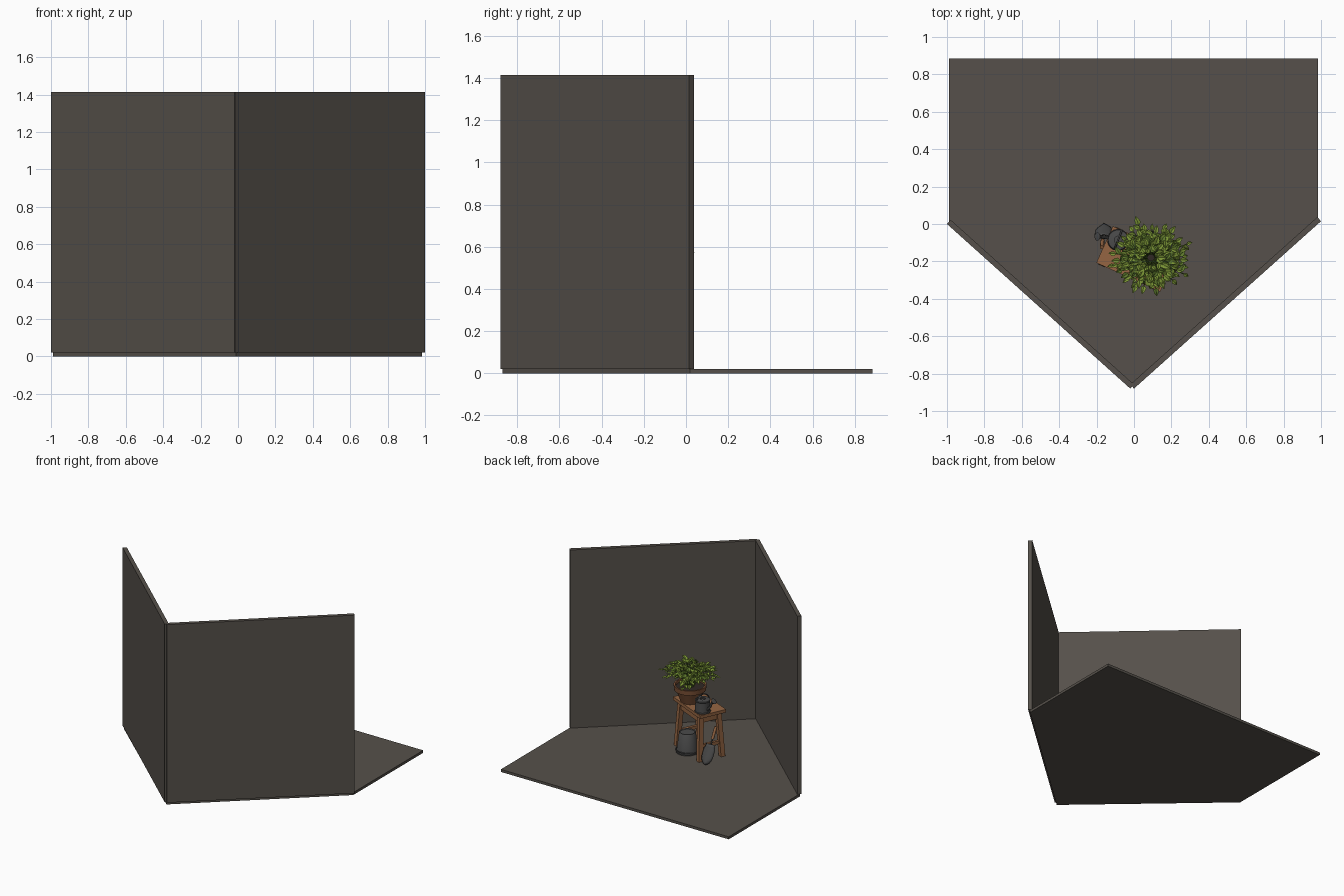
import bpy, bmesh, math, random
from mathutils import Vector, Matrix

random.seed(4)
scene = bpy.context.scene
if "Cube" in scene.objects:
    bpy.data.objects.remove(scene.objects["Cube"], do_unlink=True)


def material(name, r, g, b):
    m = bpy.data.materials.new(name)
    m.use_nodes = True
    m.diffuse_color = (r, g, b, 1)
    m.node_tree.nodes["Principled BSDF"].inputs["Base Color"].default_value = (r, g, b, 1)
    return m


STONE = material("grey brown plaster", .092, .081, .069)
WOOD = material("warm wood", .30, .13, .055)
CLAY = material("brown clay", .22, .09, .04)
SOIL = material("dark soil", .03, .022, .018)
METAL = material("dark grey metal", .07, .07, .07)
LEAF = material("leaf green", .19, .29, .035)
DARK_LEAF = material("deep leaf green", .11, .19, .025)


def add(name, bm, *mats, smooth=False, matrix=None):
    if matrix:
        bm.transform(matrix)
    bmesh.ops.recalc_face_normals(bm, faces=bm.faces)
    me = bpy.data.meshes.new(name)
    bm.to_mesh(me)
    bm.free()
    for m in mats:
        me.materials.append(m)
    ob = bpy.data.objects.new(name, me)
    scene.collection.objects.link(ob)
    if smooth:
        bpy.ops.object.select_all(action='DESELECT')
        ob.select_set(True)
        bpy.context.view_layer.objects.active = ob
        bpy.ops.object.shade_smooth_by_angle(angle=math.radians(40))
    return ob


def prism(name, outline, z0, z1, mat, matrix=None):
    """Upright slab over a flat outline."""
    bm = bmesh.new()
    face = bm.faces.new([bm.verts.new((x, y, z0)) for x, y in outline])
    ext = bmesh.ops.extrude_face_region(bm, geom=[face])
    top = [v for v in ext["geom"] if isinstance(v, bmesh.types.BMVert)]
    bmesh.ops.translate(bm, verts=top, vec=(0, 0, z1 - z0))
    return add(name, bm, mat, matrix=matrix)


def beam(name, a, b, w, d, mat, matrix=None):
    """Square bar between two points, with level ends when it stands."""
    a, b = Vector(a), Vector(b)
    if abs(b.z - a.z) > .1:
        s, t = Vector((w / 2, 0, 0)), Vector((0, d / 2, 0))
    else:
        s = (b - a).cross(Vector((0, 0, 1))).normalized() * w / 2
        t = Vector((0, 0, d / 2))
    bm = bmesh.new()
    ends = [[bm.verts.new(p + i * s + j * t) for i, j in ((-1, -1), (1, -1), (1, 1), (-1, 1))]
            for p in (a, b)]
    for e in ends:
        bm.faces.new(e)
    for i in range(4):
        k = (i + 1) % 4
        bm.faces.new((ends[0][i], ends[0][k], ends[1][k], ends[1][i]))
    return add(name, bm, mat, matrix=matrix)


def lathe(name, profile, mat, matrix, sides=28):
    bm = bmesh.new()
    vs = [bm.verts.new((r, 0, z)) for r, z in profile]
    es = [bm.edges.new(p) for p in zip(vs, vs[1:])]
    bmesh.ops.spin(bm, geom=vs + es, cent=(0, 0, 0), axis=(0, 0, 1),
                   angle=2 * math.pi, steps=sides, use_merge=True)
    bmesh.ops.remove_doubles(bm, verts=bm.verts, dist=1e-5)
    return add(name, bm, mat, smooth=True, matrix=matrix)


def tube(name, paths, radius, mat, res=2):
    cu = bpy.data.curves.new(name, 'CURVE')
    cu.dimensions = '3D'
    cu.bevel_depth, cu.bevel_resolution = radius, res
    cu.use_fill_caps = True
    for path in paths:
        sp = cu.splines.new('POLY')
        sp.points.add(len(path) - 1)
        for p, co in zip(sp.points, path):
            p.co = (*co, 1)
    cu.materials.append(mat)
    ob = bpy.data.objects.new(name, cu)
    scene.collection.objects.link(ob)
    return ob


def arc(center, side, up, n=12):
    c, s, u = Vector(center), Vector(side), Vector(up)
    return [c + s * math.cos(math.pi * i / n) + u * math.sin(math.pi * i / n) for i in range(n + 1)]


# Corner of the room: floor slab and two walls
prism("floor", [(-.99, .885), (.985, .885), (.985, .02), (-.01, -.87), (-.99, 0)], 0, .02, STONE)
for name, (x0, y0), (x1, y1), s in (("right_wall", (-1, 0), (-.02, -.88), 1),
                                    ("left_wall", (1, .015), (0, -.88), -1)):
    nx, ny = .02 * s, .022
    prism(name, [(x0, y0), (x1, y1), (x1 + nx, y1 + ny), (x0 + nx, y0 + ny)], .02, 1.415, STONE)

# Wooden stool, built around its own centre and then turned
STOOL = Matrix.Translation((.0135, -.187, 0)) @ Matrix.Rotation(math.radians(-24.4), 4, 'Z')
L, W, TOP = .1875, .1075, .39
prism("stool_seat", [(-L, -W), (L, -W), (L, W), (-L, W)], TOP - .025, TOP, WOOD, STOOL)
for sx in (-1, 1):
    for sy in (-1, 1):
        beam("stool_leg", (.157 * sx, .092 * sy, .02), (.137 * sx, .072 * sy, TOP - .025),
             .035, .035, WOOD, STOOL)
    beam("stool_end_apron", (.14 * sx, -.075, .335), (.14 * sx, .075, .335), .015, .05, WOOD, STOOL)
    beam("stool_end_stretcher", (.15 * sx, -.085, .13), (.15 * sx, .085, .13), .02, .025, WOOD, STOOL)
    beam("stool_long_apron", (-.14, .075 * sx, .335), (.14, .075 * sx, .335), .015, .05, WOOD, STOOL)

# Clay pot with soil
POT = Vector((.09, -.18, TOP))
AT_POT = Matrix.Translation(POT)
lathe("pot", [(0, 0), (.068, 0), (.1, .09), (.114, .092), (.118, .13), (.106, .13), (.1, .1), (0, .1)],
      CLAY, AT_POT)
lathe("soil", [(0, .116), (.105, .112), (.1, .1)], SOIL, AT_POT)

# Bushy plant: arching stems that carry folded leaves
stems, bm = [], bmesh.new()


def leaf(p, direction, size):
    d = direction.normalized()
    side = d.cross(Vector((0, 0, 1))).normalized()
    up = side.cross(d)
    half = side * size * .3
    tip = bm.verts.new(p + d * size - up * size * .15)
    base, mid = bm.verts.new(p), bm.verts.new(p + d * size * .5)
    tone = int(random.random() < .25)
    for s in (-1, 1):
        a = bm.verts.new(p + d * size * .3 + s * half + up * size * .12)
        b = bm.verts.new(p + d * size * .65 + s * half * .75 + up * size * .08)
        for f in ((base, a, mid), (mid, a, b), (mid, b, tip)):
            bm.faces.new(f).material_index = tone


for i in range(64):
    ang = i * 2.4
    reach = .18 * math.sqrt((i + .5) / 64) * random.uniform(.85, 1.05)
    out = Vector((math.cos(ang), math.sin(ang) * .88, 0))
    lift = .215 - .35 * reach + random.uniform(-.025, .015)
    path = []
    for k in range(9):
        t = k / 8
        path.append(POT + out * (.02 + reach * t)
                    + Vector((0, 0, .11 + lift * (2 * t - t * t) - .3 * reach * t * t)))
    stems.append(path)
    for k in range(3, 9):
        turn = random.uniform(-1.4, 1.4) if k < 8 else 0
        d = Matrix.Rotation(turn, 3, 'Z') @ out + Vector((0, 0, random.uniform(-.5, .4)))
        leaf(path[k], d, random.uniform(.035, .055))
tube("plant_stems", stems, .0025, DARK_LEAF, 0)
add("plant_leaves", bm, LEAF, DARK_LEAF)

# Watering can on the stool
CAN = Vector((-.085, -.085, TOP))
lathe("watering_can_body", [(0, 0), (.056, 0), (.058, .006), (.054, .01), (.052, .085), (.056, .09),
                            (.053, .096), (.02, .1), (.02, .09), (0, .09)], METAL, Matrix.Translation(CAN))
tube("watering_can_handle", [arc(CAN + Vector((0, 0, .085)), (.02, .05, 0), (0, 0, .05))], .005, METAL)
tube("watering_can_spout", [[CAN + Vector(p) for p in ((-.045, .01, .025), (-.075, .015, .06),
                                                       (-.095, .018, .105))]], .009, METAL)
tilt = Matrix.Translation(CAN + Vector((-.095, .018, .1))) @ Matrix.Rotation(-.8, 4, 'Y')
lathe("watering_can_rose", [(0, 0), (.009, 0), (.022, .022), (0, .026)], METAL, tilt, 16)

# Upturned bucket under the stool
BUCKET = Vector((.075, -.125, .02))
lathe("bucket", [(.07, .004), (.082, 0), (.084, .01), (.078, .013), (.06, .15), (.056, .155),
                 (.052, .148), (0, .148)], METAL, Matrix.Translation(BUCKET))
tube("bucket_handle", [arc(BUCKET + Vector((0, 0, .012)), (.083, 0, 0), (0, .085, .01))], .004, METAL)

# Hand shovel leaning on the stool
foot, grip = Vector((-.16, -.012, .022)), Vector((-.172, -.125, .28))
axis = (grip - foot).normalized()
across = Vector((1, .1, 0)).normalized()
normal = across.cross(axis)
bm = bmesh.new()
bmesh.ops.create_grid(bm, x_segments=6, y_segments=8, size=1)
for v in bm.verts:
    t, u = (v.co.y + 1) / 2, v.co.x
    width = .044 * min(1, .15 + 1.5 * math.sqrt(t)) * (1 if t < .85 else .8)
    v.co = foot + axis * t * .15 + across * u * width + normal * .014 * (u * u - 1)
blade = add("shovel_blade", bm, METAL, smooth=True)
blade.modifiers.new("thickness", 'SOLIDIFY').thickness = .004
tube("shovel_neck", [[foot + axis * .13, foot + axis * .2]], .006, METAL)
tube("shovel_handle", [[foot + axis * .19, grip]], .011, WOOD)
